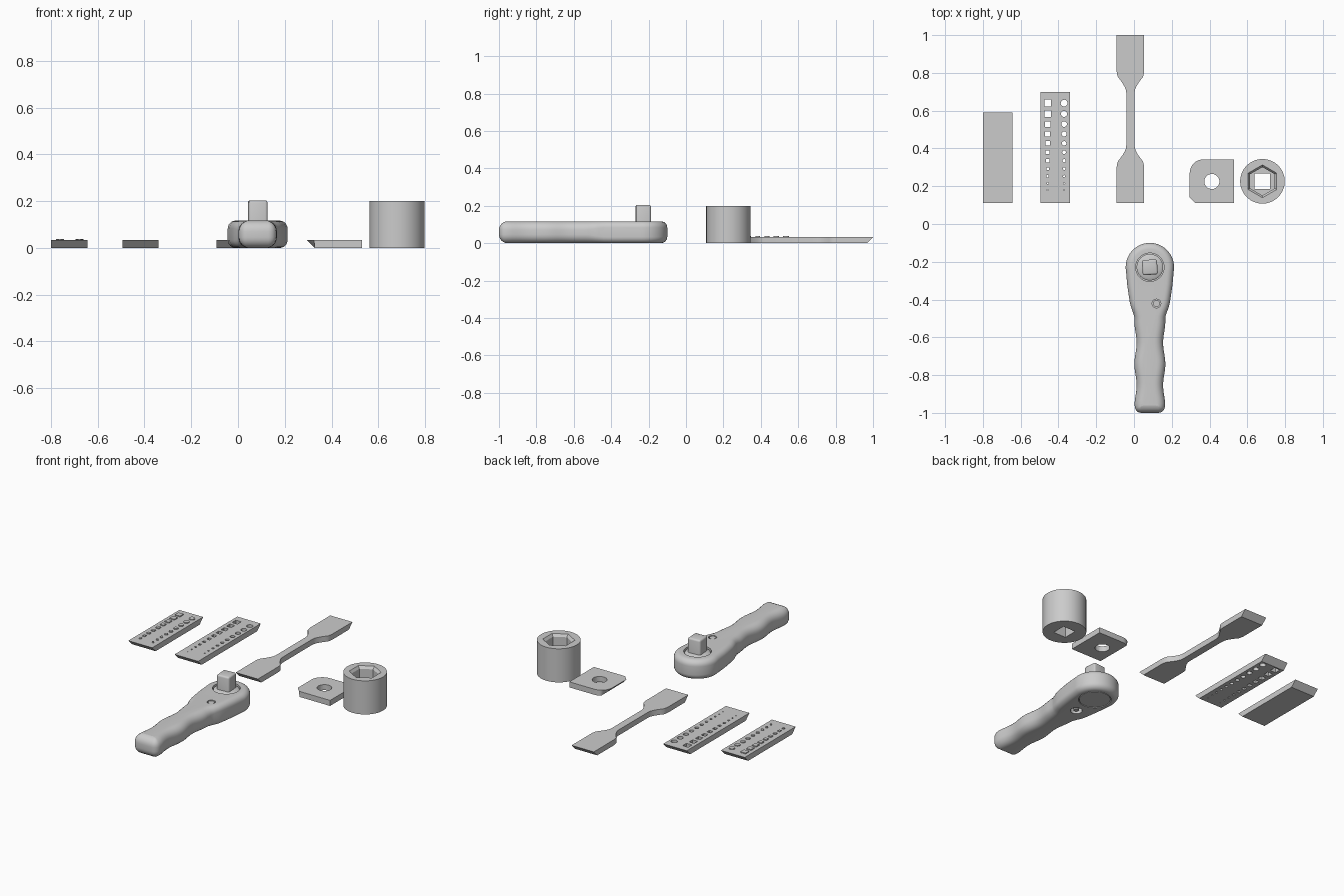
import bpy, bmesh, math
from mathutils import Vector, Matrix

if "Cube" in bpy.data.objects:
    bpy.data.objects.remove(bpy.data.objects["Cube"])


def finish(name, bm, smooth=True):
    bmesh.ops.recalc_face_normals(bm, faces=bm.faces[:])
    me = bpy.data.meshes.new(name)
    bm.to_mesh(me)
    bm.free()
    ob = bpy.data.objects.new(name, me)
    bpy.context.collection.objects.link(ob)
    if smooth:
        shade(ob)
    return ob


def activate(ob):
    bpy.ops.object.select_all(action='DESELECT')
    ob.select_set(True)
    bpy.context.view_layer.objects.active = ob


def shade(ob):
    activate(ob)
    bpy.ops.object.shade_smooth_by_angle(angle=math.radians(32))


def loft(bm, rings):
    """Closed solid through rings holding equal point counts."""
    vs = [[bm.verts.new(p) for p in r] for r in rings]
    n = len(vs[0])
    for a, b in zip(vs, vs[1:]):
        for i in range(n):
            j = (i + 1) % n
            bm.faces.new((a[i], a[j], b[j], b[i]))
    bm.faces.new(vs[0][::-1])
    bm.faces.new(vs[-1])


def ngon(cx, cy, r, n, z, a0=0.0):
    return [(cx + r * math.cos(a0 + math.tau * i / n),
             cy + r * math.sin(a0 + math.tau * i / n), z) for i in range(n)]


def post(bm, cx, cy, r, n, z0, z1, a0=0.0):
    loft(bm, [ngon(cx, cy, r, n, z, a0) for z in (z0, z1)])


def square(bm, cx, cy, side, z0, z1):
    post(bm, cx, cy, side / math.sqrt(2), 4, z0, z1, math.pi / 4)


def cut(ob, bm):
    """Subtract the solids in bm and drop the cutter."""
    cutter = finish("cutter", bm, False)
    cutter.hide_render = True
    activate(ob)
    m = ob.modifiers.new("cut", 'BOOLEAN')
    m.operation, m.solver, m.object = 'DIFFERENCE', 'EXACT', cutter
    bpy.ops.object.modifier_apply(modifier=m.name)
    bpy.data.objects.remove(cutter)
    shade(ob)


def slab(name, pts, y_clip=None, x_clip=None, t=0.033):
    """Flat plate whose lower edges are undercut to the clip limits."""
    def low(x, y):
        if y_clip:
            y = min(max(y, y_clip[0]), y_clip[1])
        if x_clip:
            x = max(x, x_clip)
        return (x, y, 0)
    bm = bmesh.new()
    loft(bm, [[low(x, y) for x, y in pts], [(x, y, t) for x, y in pts]])
    return finish(name, bm)


def rect(x0, x1, y0, y1):
    return [(x0, y0), (x1, y0), (x1, y1), (x0, y1)]


# bump test strip: squares and discs standing on top
slab("bump_strip", rect(-0.80, -0.643, 0.11, 0.59), (0.143, 0.557))
bm = bmesh.new()
for i in range(9):
    s = 0.034 - 0.0028 * i
    y = 0.535 - 0.053 * i + 0.0009 * i * i
    square(bm, -0.762, y, s, 0.030, 0.0385)
    post(bm, -0.678, y, s / 2, 16, 0.030, 0.0385)
finish("strip_bumps", bm)

# hole test strip: shrinking square and round through holes
strip = slab("hole_strip", rect(-0.495, -0.340, 0.11, 0.70), (0.143, 0.667))
bm = bmesh.new()
for i in range(11):
    s = 0.036 - 0.0031 * i
    y = 0.64 - 0.058 * i + 0.0012 * i * i
    square(bm, -0.457, y, s, -0.05, 0.08)
    post(bm, -0.370, y, s / 2, 16, -0.05, 0.08)
cut(strip, bm)

# tensile bar: wide ends flowing into a thin neck
cx, cy = -0.019, 0.555
half = [(0.073, 0.445), (0.073, 0.262)]
half += [(0.073 - 0.003 * k * k / 4, 0.262 - 0.013 * k) for k in range(1, 4)]
half += [(0.055, 0.209), (0.040, 0.188), (0.030, 0.170), (0.024, 0.155), (0.022, 0.14)]
right = [(w, d) for w, d in half] + [(w, -d) for w, d in reversed(half)]
outline = [(cx + w, cy + d) for w, d in right] + [(cx - w, cy + d) for w, d in reversed(right)]
slab("tensile_bar", outline, (0.143, 0.967))

# corner test plate: rounded corner, chamfered corner, centre hole
pts = [(0.325, 0.11), (0.53, 0.11), (0.53, 0.342)]
pts += [(0.367 + 0.072 * math.cos(a), 0.270 + 0.072 * math.sin(a))
        for a in (math.pi / 2 * (1 + i / 10) for i in range(11))]
pts += [(0.295, 0.14)]
plate = slab("corner_plate", pts, None, 0.328)
bm = bmesh.new()
post(bm, 0.412, 0.225, 0.040, 32, -0.05, 0.08)
cut(plate, bm)

# socket: hex recess with lead-in above a square drive hole
sx, sy = 0.68, 0.226
bm = bmesh.new()
post(bm, sx, sy, 0.118, 64, 0, 0.2)
socket = finish("socket", bm)
bm = bmesh.new()
loft(bm, [ngon(sx, sy, r, 6, z, math.pi / 6)
          for r, z in ((0.075, 0.095), (0.075, 0.185), (0.087, 0.2), (0.087, 0.23))])
cut(socket, bm)
bm = bmesh.new()
square(bm, sx, sy, 0.082, -0.05, 0.12)
cut(socket, bm)

# ratchet body: outline swept through rounded rim layers
hx, hy, H = 0.084, -0.229, 0.117
side = [(0.128 * math.sin(a), hy + 0.129 * math.cos(a))
        for a in (math.radians(100) * i / 16 for i in range(17))]
side += [(0.120, -0.32), (0.113, -0.37), (0.106, -0.415), (0.099, -0.442), (0.089, -0.470), (0.082, -0.492)]
side += [(0.076 + 0.006 * math.cos(math.tau * (i + 0.2) / 10.5 ), -0.52 - 0.0215 * i) for i in range(21)]
side += [(0.080 - 0.035 * (1 - math.cos(b)), -0.965 - 0.035 * math.sin(b))
         for b in (math.pi / 2 * i / 5 for i in range(6))]
ring = [Vector((hx + w, y)) for w, y in side] + \
       [Vector((hx - w, y)) for w, y in reversed(side[1:])]
n = len(ring)
inward = []
for i in range(n):
    t = (ring[(i + 1) % n] - ring[i - 1]).normalized()
    inward.append(Vector((t.y, -t.x)))
mid = Vector((hx, -0.5))
if inward[0].y > 0:
    inward = [-v for v in inward]
layers = []
K = 6
for k in range(K + 1):
    layers.append((math.pi / 2 * k / K, -1))
for k in range(K, -1, -1):
    layers.append((math.pi / 2 * k / K, 1))
rings = []
for a, sgn in layers:
    rows = []
    for p, v in zip(ring, inward):
        r = 0.034 if p.y > -0.45 else min(0.046, 0.034 + (-0.45 - p.y) * 0.15)
        q = p + v * r * (1 - math.sin(a))
        dz = r * (1 - math.cos(a))
        rows.append((q.x, q.y, dz if sgn < 0 else H - dz))
    rings.append(rows)
bm = bmesh.new()
loft(bm, rings)
body = finish("ratchet_body", bm)
bm = bmesh.new()
post(bm, hx, hy, 0.075, 48, 0.06, 0.2)      # drive well
post(bm, hx, hy, 0.088, 48, -0.05, 0.012)   # underside cover well
cut(body, bm)
bm = bmesh.new()
post(bm, 0.119, -0.421, 0.023, 24, 0.095, 0.2)
post(bm, hx, -0.385, 0.032, 24, -0.05, 0.03)
cut(body, bm)

# ratchet gear disc, cover, selector pin and lever
bm = bmesh.new()
loft(bm, [ngon(hx, hy, r, 48, z) for r, z in ((0.070, 0.058), (0.070, 0.109), (0.057, 0.117))])
finish("drive_disc", bm)
bm = bmesh.new()
post(bm, hx, hy, 0.084, 48, 0.001, 0.015)
finish("back_cover", bm)
bm = bmesh.new()
post(bm, 0.119, -0.421, 0.018, 24, 0.09, 0.115)
finish("selector_pin", bm)
bm = bmesh.new()
post(bm, hx, -0.385, 0.014, 20, 0.004, 0.032)
finish("selector_lever", bm)

# square drive peg with softened edges
bm = bmesh.new()
square(bm, hx, hy, 0.080, 0.10, 0.204)
peg_edges = [e for e in bm.edges if max(v.co.z for v in e.verts) > 0.2]
bmesh.ops.bevel(bm, geom=peg_edges, offset=0.010, segments=3, profile=0.5, affect='EDGES')
bmesh.ops.rotate(bm, verts=bm.verts[:], cent=(hx, hy, 0), matrix=Matrix.Rotation(math.radians(4), 3, 'Z'))
finish("drive_peg", bm)
